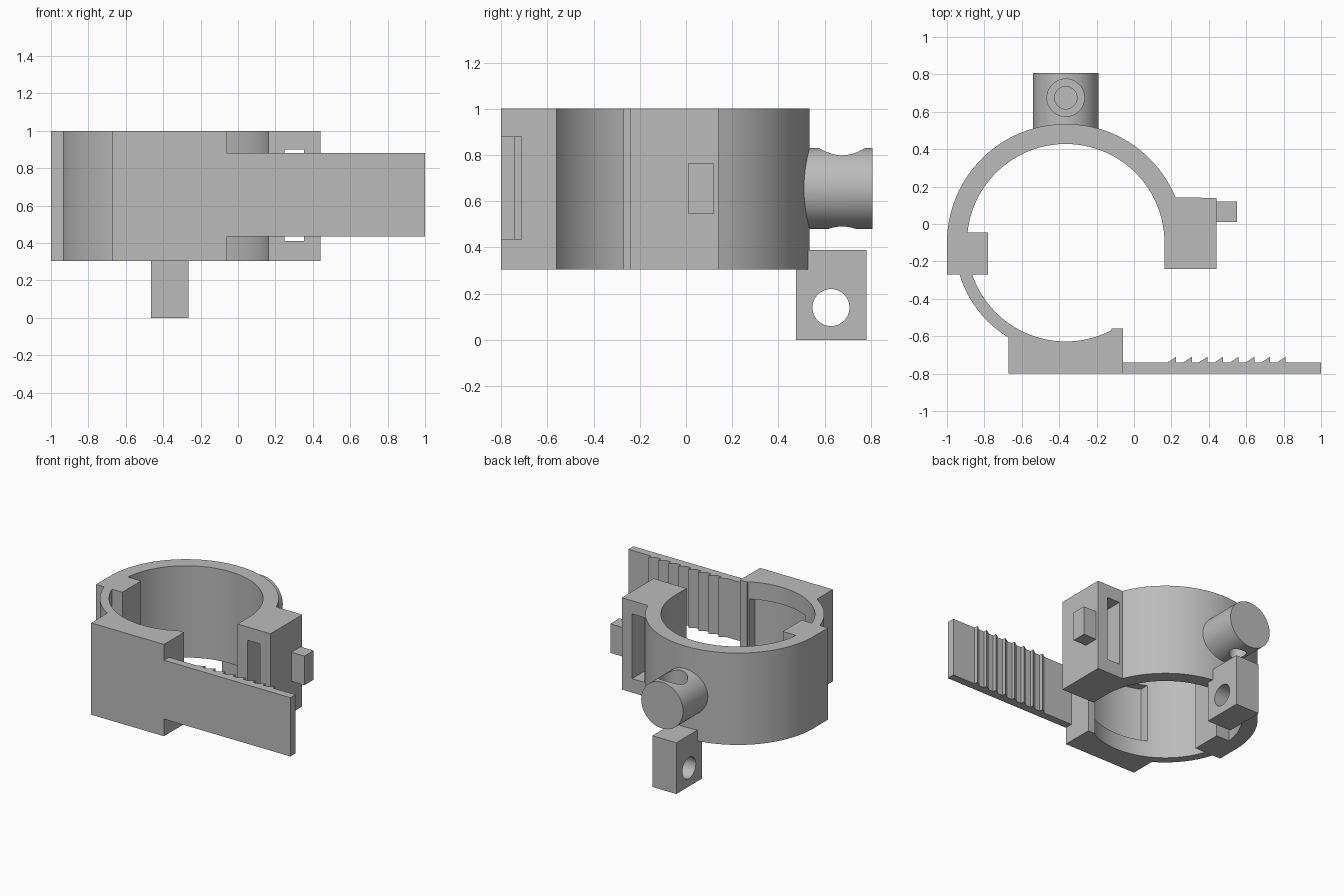
import bpy, bmesh
from math import cos, sin, radians, pi
from mathutils import Matrix, Vector

cube = bpy.data.objects.get("Cube")
if cube:
    bpy.data.objects.remove(cube, do_unlink=True)

grey = bpy.data.materials.new("plain grey")
grey.use_nodes = True
tone = (0.5, 0.5, 0.5, 1)
grey.diffuse_color = tone
grey.node_tree.nodes["Principled BSDF"].inputs["Base Color"].default_value = tone

CX, CY = -0.365, -0.1      # clamp centre
R_IN, R_OUT, R_ARM = 0.528, 0.635, 0.592
Z0, Z1 = 0.305, 1.0        # clamp height


def arc(r, a0, a1, n=48):
    """Points on a circle about the clamp centre, angles in degrees."""
    angles = [radians(a0 + (a1 - a0) * i / n) for i in range(n + 1)]
    return [(CX + r * cos(a), CY + r * sin(a)) for a in angles]


def finish(name, bm):
    bmesh.ops.recalc_face_normals(bm, faces=bm.faces)
    mesh = bpy.data.meshes.new(name)
    bm.to_mesh(mesh)
    bm.free()
    mesh.materials.append(grey)
    obj = bpy.data.objects.new(name, mesh)
    bpy.context.collection.objects.link(obj)
    return obj


def prism(name, points, z0, z1):
    bm = bmesh.new()
    face = bm.faces.new([bm.verts.new((x, y, z0)) for x, y in points])
    side = bmesh.ops.extrude_face_region(bm, geom=[face])["geom"]
    top = [v for v in side if isinstance(v, bmesh.types.BMVert)]
    bmesh.ops.translate(bm, verts=top, vec=(0, 0, z1 - z0))
    return finish(name, bm)


def box(name, x, y, z):
    return prism(name, [(x[0], y[0]), (x[1], y[0]), (x[1], y[1]), (x[0], y[1])], *z)


def cylinder(name, r, start, end, sides=64):
    a, b = Vector(start), Vector(end)
    turn = (b - a).to_track_quat('Z', 'Y').to_matrix().to_4x4()
    bm = bmesh.new()
    bmesh.ops.create_cone(bm, cap_ends=True, segments=sides, radius1=r, radius2=r,
                          depth=(b - a).length,
                          matrix=Matrix.Translation((a + b) / 2) @ turn)
    return finish(name, bm)


def combine(obj, other, operation='DIFFERENCE'):
    mod = obj.modifiers.new(operation.lower(), 'BOOLEAN')
    mod.operation, mod.solver, mod.object = operation, 'EXACT', other
    bpy.context.view_layer.objects.active = obj
    bpy.ops.object.modifier_apply(modifier=mod.name)
    bpy.data.objects.remove(other, do_unlink=True)


# Upper ring with the hinge block and the latch block
ring = prism("clamp_ring",
             arc(R_OUT, 22.3, 180)
             + [(-1, -0.27), (-0.78, -0.27), (-0.78, -0.045)]
             + arc(R_IN, 174, 0)
             + [(0.163, -0.24), (0.44, -0.24), (0.44, 0.14)], Z0, Z1)
combine(ring, box("latch_slot", (0.248, 0.354), (-0.4, 0.3), (0.41, 0.9)))

# Thin lower arm with the front pad, recessed on its inner face
arm = prism("lower_arm",
            arc(R_ARM, 196.7, 239)
            + [(-0.67, -0.8), (-0.06, -0.8), (-0.06, -0.56), (-0.12, -0.56)]
            + arc(R_IN, 297.5, 198.8), Z0, Z1)
combine(arm, prism("pad_recess", arc(0.59, 246.5, 293.5) + [(-0.13, -0.4), (-0.6, -0.4)],
                   0.43, 0.87))

# Toothed strap
teeth = []
for i in range(8):
    x = 0.81 - i * 0.0835
    teeth += [(x, -0.74), (x, -0.71), (x - 0.045, -0.74)]
strap = prism("toothed_strap", [(-0.06, -0.8), (1, -0.8), (1, -0.74)] + teeth
              + [(-0.06, -0.74)], 0.435, 0.88)

# Peg on the latch block
peg = box("latch_peg", (0.44, 0.55), (0.01, 0.12), (0.545, 0.765))

# Rear boss with a stepped screw hole; its root follows the ring
boss = cylinder("rear_boss", 0.175, (CX, 0.45, 0.655), (CX, 0.807, 0.655))
combine(boss, cylinder("ring_relief", 0.58, (CX, CY, 0), (CX, CY, 1.2), 128))
combine(boss, cylinder("screw_hole", 0.06, (CX, 0.675, 0.4), (CX, 0.675, 0.9)))
combine(boss, cylinder("screw_head_hole", 0.1, (CX, 0.675, 0.6), (CX, 0.675, 0.9)))

# Hanging tab with a cross hole
tab = box("hanging_tab", (-0.465, -0.265), (0.475, 0.78), (0, 0.388))
combine(tab, cylinder("tab_hole", 0.08, (-0.7, 0.627, 0.14), (0, 0.627, 0.14)))

# Smooth the round walls, keep the edges crisp
bpy.ops.object.select_all(action='DESELECT')
for obj in (ring, arm, boss, tab):
    obj.select_set(True)
bpy.context.view_layer.objects.active = ring
bpy.ops.object.shade_smooth_by_angle(angle=pi / 6)
